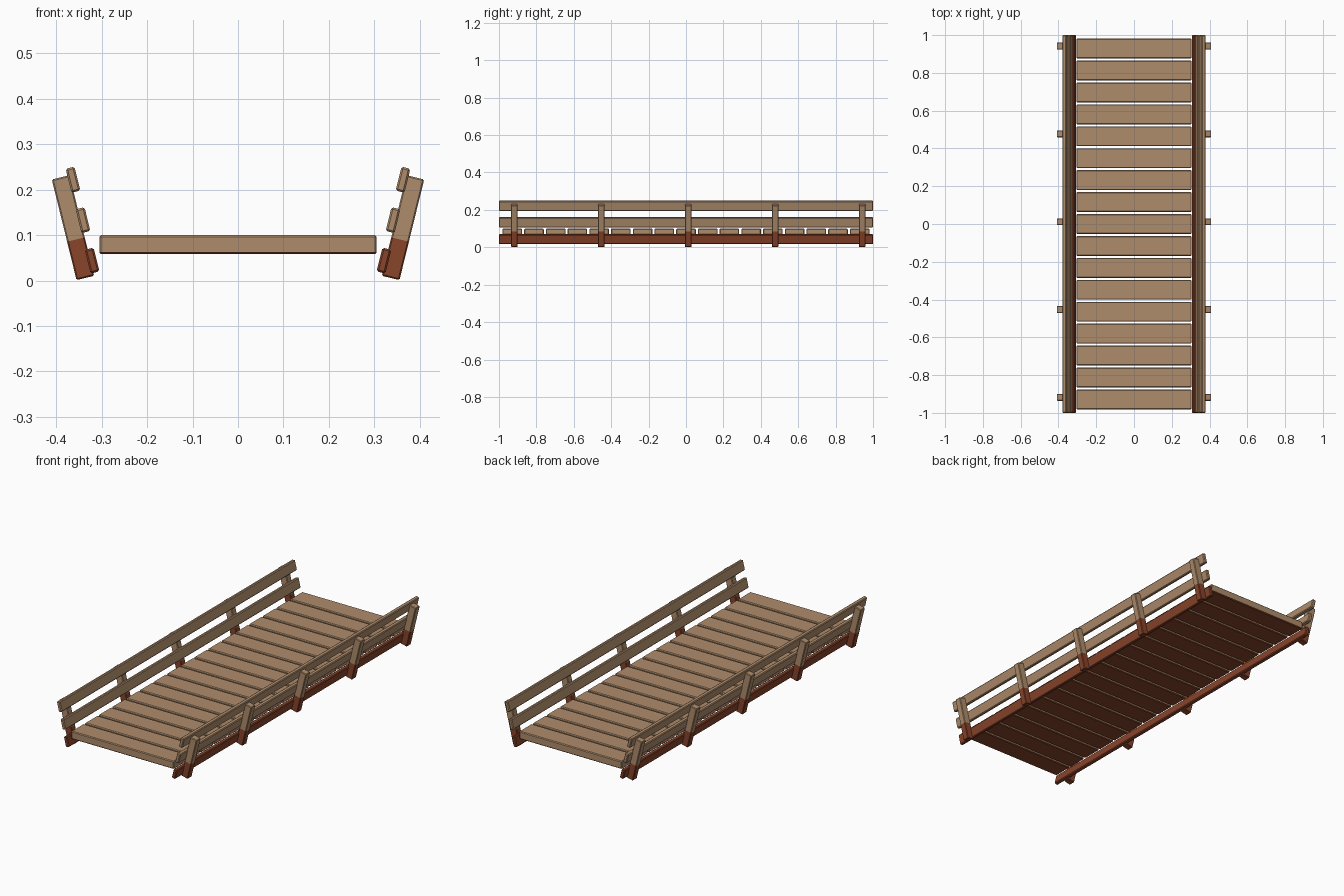
import bpy, bmesh, math
from mathutils import Vector, Matrix

cube = bpy.data.objects.get("Cube")
if cube:
    bpy.data.objects.remove(cube, do_unlink=True)


def make_material(name, rgb):
    mat = bpy.data.materials.new(name)
    mat.use_nodes = True
    mat.diffuse_color = (*rgb, 1)
    mat.node_tree.nodes["Principled BSDF"].inputs["Base Color"].default_value = (*rgb, 1)
    return mat


TAN = make_material("tan_wood", (0.43, 0.265, 0.15))
RED = make_material("red_brown_wood", (0.25, 0.058, 0.023))
LEAN = math.radians(13.8)  # outward lean of the railings


def beam(name, size, centre, lean=0, bevel=0.004, red_below=None, colour=TAN):
    """Chamfered timber; faces lower than red_below (local z) turn red-brown."""
    bm = bmesh.new()
    bmesh.ops.create_cube(bm, size=1, matrix=Matrix.Diagonal((*size, 1)))
    bmesh.ops.bevel(bm, geom=bm.edges[:], offset=bevel, segments=1,
                    affect='EDGES', profile=0.5)
    mesh = bpy.data.meshes.new(name)
    mesh.materials.append(colour)
    if red_below is not None:
        mesh.materials.append(RED)
        bmesh.ops.bisect_plane(bm, geom=bm.verts[:] + bm.edges[:] + bm.faces[:],
                               plane_co=(0, 0, red_below), plane_no=(0, 0, 1))
        for face in bm.faces:
            face.material_index = int(face.calc_center_median().z < red_below)
    bm.to_mesh(mesh)
    bm.free()
    obj = bpy.data.objects.new(name, mesh)
    obj.location = Vector(centre)
    obj.rotation_euler.y = lean
    bpy.context.collection.objects.link(obj)
    return obj


# Deck planks with red-brown undersides
for i in range(17):
    beam(f"deck_plank_{i + 1}", (0.61, 0.105, 0.042), (0, (i - 8) * 0.1161, 0.079),
         red_below=-0.0165)

# Leaning railings on both sides
for side, sign in (("left", 1), ("right", -1)):
    for i in range(5):
        beam(f"{side}_post_{i + 1}", (0.040, 0.036, 0.228),
             (sign * 0.363, 0.012 + (i - 2) * 0.465, 0.1165), sign * LEAN,
             bevel=0.003, red_below=-0.027)
    for part, x, z, colour in (("kerb_rail", 0.321, 0.044, RED),
                               ("middle_rail", 0.341, 0.133, TAN),
                               ("top_rail", 0.363, 0.222, TAN)):
        beam(f"{side}_{part}", (0.020, 2.0, 0.054), (sign * x, 0, z),
             sign * LEAN, colour=colour)
